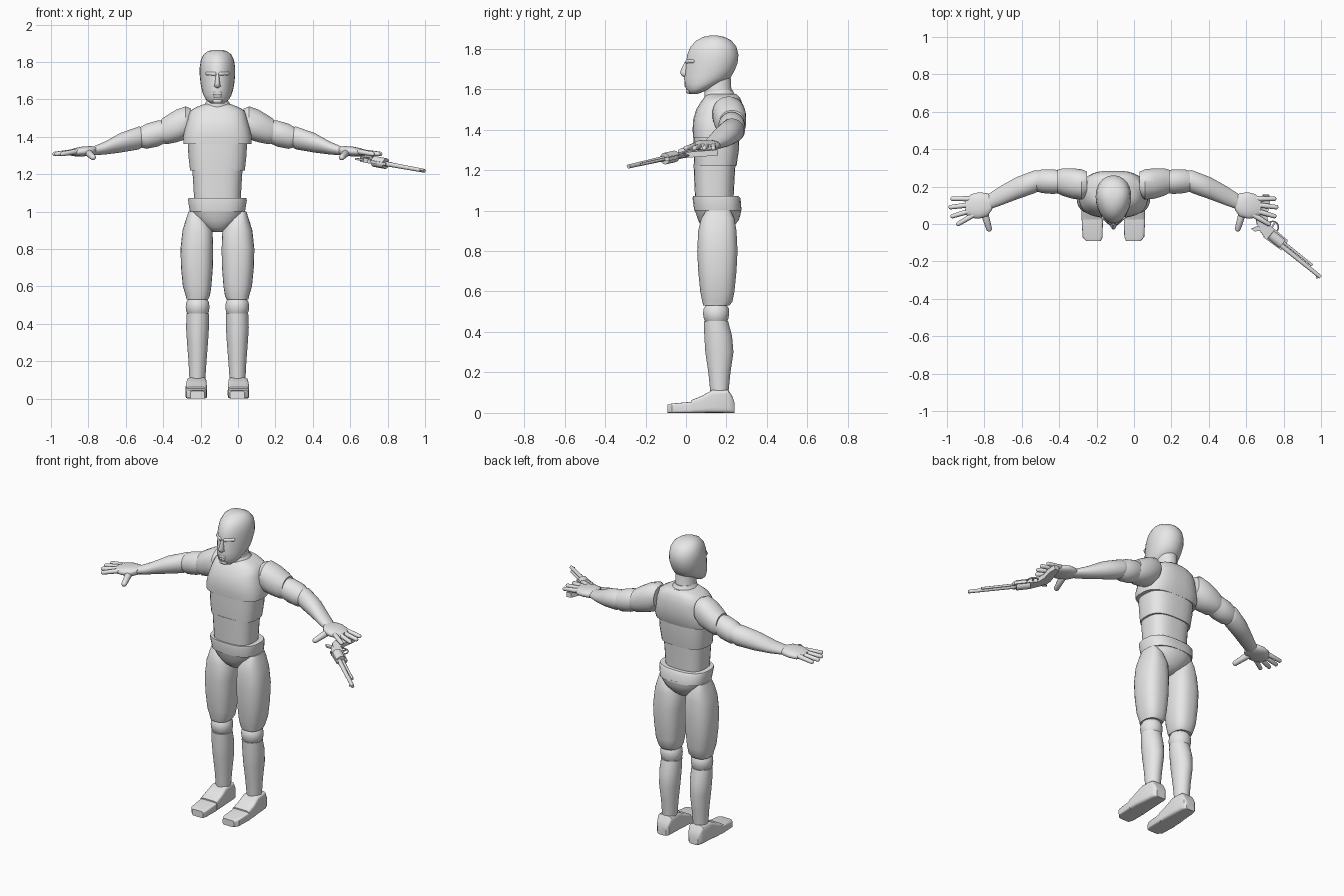
import bpy
import bmesh
from math import sin, cos, pi, radians
from mathutils import Vector, Matrix

default_cube = bpy.data.objects.get("Cube")
if default_cube:
    bpy.data.objects.remove(default_cube, do_unlink=True)

BODY_X = -0.11  # the body's mirror plane

material = bpy.data.materials.new("light grey")
material.use_nodes = True
grey = (0.8, 0.8, 0.8, 1)
material.diffuse_color = grey
material.node_tree.nodes["Principled BSDF"].inputs["Base Color"].default_value = grey


def finish(name, bm, sharp=40, matrix=None):
    """Turn a bmesh into a shaded, coloured object."""
    if matrix:
        bm.transform(matrix)
    bmesh.ops.recalc_face_normals(bm, faces=bm.faces)
    mesh = bpy.data.meshes.new(name)
    bm.to_mesh(mesh)
    bm.free()
    mesh.materials.append(material)
    mesh.shade_smooth()
    mesh.set_sharp_from_angle(angle=radians(sharp))
    obj = bpy.data.objects.new(name, mesh)
    bpy.context.collection.objects.link(obj)
    return obj


def loft(name, axis, rings, side=1, power=2.0, taper=0.0, sharp=40, sides=28):
    """Skin rounded sections (t, a_min, a_max, b_min, b_max) along an axis."""
    bm = bmesh.new()
    skin = []
    for t, a_min, a_max, b_min, b_max in rings:
        loop = []
        for i in range(sides):
            angle = 2 * pi * (i + 0.5) / sides
            c, s = cos(angle), sin(angle)
            u = abs(c) ** (2 / power) * (1 if c > 0 else -1)
            v = abs(s) ** (2 / power) * (1 if s > 0 else -1)
            a = (a_min + a_max) / 2 + u * (a_max - a_min) / 2 * (1 + taper * v)
            b = (b_min + b_max) / 2 + v * (b_max - b_min) / 2
            x, y, z = {"x": (t, a, b), "y": (a, t, b), "z": (a, b, t)}[axis]
            loop.append(bm.verts.new((BODY_X + side * x, y, z)))
        skin.append(loop)
    for low, high in zip(skin, skin[1:]):
        for i in range(sides):
            j = (i + 1) % sides
            bm.faces.new((low[i], low[j], high[j], high[i]))
    bm.faces.new(skin[0])
    bm.faces.new(skin[-1])
    return finish(name, bm, sharp)


def trunk(name, rings, **options):
    """Loft a part that is symmetric about the body: (z, half_width, front, back)."""
    return loft(name, "z", [(z, -w, w, f, b) for z, w, f, b in rings], **options)


def capsule(name, start, end, radius, tip_scale=1.0, side=1):
    """Round-ended finger shape between two body-relative points."""
    start, end = [Vector((BODY_X + side * p[0], p[1], p[2])) for p in (start, end)]
    along = end - start
    bm = bmesh.new()
    bmesh.ops.create_uvsphere(bm, u_segments=12, v_segments=9, radius=radius)
    for vert in bm.verts:
        if vert.co.z > 0:
            vert.co *= tip_scale
            vert.co.z += along.length
    turn = along.to_track_quat("Z", "Y").to_matrix().to_4x4()
    return finish(name, bm, matrix=Matrix.Translation(start) @ turn)


# Head and face
trunk("head", [
    (1.577, .035, .015, .06), (1.60, .062, 0, .12), (1.625, .075, -.008, .17),
    (1.655, .084, -.01, .22), (1.69, .09, -.004, .24), (1.73, .094, 0, .256),
    (1.77, .094, .005, .26), (1.81, .088, .022, .25), (1.84, .073, .05, .225),
    (1.858, .05, .085, .19), (1.865, .02, .12, .155)], taper=.14, sharp=60)
trunk("nose", [(1.66, .008, -.012, .02), (1.67, .018, -.024, .02),
               (1.685, .014, -.03, .02), (1.735, .008, -.006, .02)], sharp=60)
capsule("upper_lip", (-.016, 0, 1.632), (.016, 0, 1.632), .009)
capsule("lower_lip", (-.012, .001, 1.618), (.012, .001, 1.618), .009)
capsule("chin", (-.01, .014, 1.592), (.01, .014, 1.592), .015)
for side in (1, -1):
    capsule("brow", (.016, .009, 1.736), (.055, .034, 1.738), .012, .8, side)

# Neck and torso segments
trunk("neck", [(1.54, .07, .09, .24), (1.59, .058, .09, .225), (1.68, .058, .09, .22)])
trunk("collar", [(1.55, .085, .09, .26), (1.585, .062, .09, .235), (1.595, .056, .11, .23)])
trunk("chest", [
    (1.36, .182, .035, .265), (1.40, .184, .032, .28), (1.45, .172, .035, .285),
    (1.50, .158, .05, .285), (1.54, .145, .075, .275), (1.56, .11, .09, .265),
    (1.575, .07, .105, .25)], power=2.8)
trunk("ribs", [(1.22, .147, .04, .25), (1.30, .156, .036, .262), (1.38, .16, .036, .265)],
      power=2.8)
trunk("waist", [(1.05, .124, .045, .235), (1.15, .13, .04, .24), (1.23, .135, .037, .245)],
      power=2.8)
trunk("hip_belt", [(1.0, .148, .04, .275), (1.06, .158, .032, .27), (1.072, .156, .034, .26)],
      power=2.6)
trunk("pelvis", [(.89, .03, .11, .2), (.915, .075, .08, .23), (.95, .115, .06, .26),
                 (.98, .137, .05, .27), (1.01, .148, .04, .275)], power=2.3)

# Limbs, made once for each side
for side, label in ((1, "left_"), (-1, "right_")):
    loft(label + "thigh", "z", [
        (.53, .05, .165, .085, .215), (.55, .04, .17, .08, .23), (.6, .032, .185, .07, .24),
        (.7, .024, .195, .06, .25), (.8, .022, .198, .055, .255), (.9, .026, .187, .06, .25),
        (.96, .06, .168, .075, .24), (1.0, .1, .155, .1, .22)], side, 2.5)
    loft(label + "knee", "z", [
        (.445, .055, .155, .1, .2), (.465, .045, .167, .088, .21), (.49, .042, .17, .084, .214),
        (.515, .045, .167, .086, .212), (.535, .055, .155, .1, .2)], side)
    loft(label + "shin", "z", [
        (.1, .065, .15, .12, .21), (.2, .058, .155, .11, .22), (.3, .05, .163, .095, .235),
        (.38, .045, .168, .09, .228), (.455, .045, .165, .088, .208)], side)
    loft(label + "foot", "y", [
        (.025, .055, .17, 0, .062), (.08, .056, .17, 0, .085), (.13, .058, .165, 0, .113),
        (.21, .062, .158, 0, .113), (.23, .068, .15, 0, .08), (.24, .08, .14, 0, .05)],
        side, 6, sharp=30)
    loft(label + "toe", "y", [
        (-.092, .068, .145, 0, .04), (-.07, .058, .165, 0, .046), (.03, .056, .17, 0, .055)],
        side, 7, sharp=30)
    loft(label + "upper_arm", "x", [
        (.14, .15, .28, 1.42, 1.55), (.17, .13, .293, 1.385, 1.563),
        (.22, .135, .298, 1.37, 1.545), (.27, .15, .298, 1.36, 1.515),
        (.3, .165, .29, 1.365, 1.495)], side, 2.2)
    loft(label + "elbow", "x", [
        (.27, .17, .28, 1.37, 1.485), (.32, .16, .293, 1.347, 1.487),
        (.38, .165, .293, 1.335, 1.47), (.415, .175, .28, 1.345, 1.45)], side)
    loft(label + "forearm", "x", [
        (.4, .175, .285, 1.345, 1.45), (.42, .165, .288, 1.332, 1.455),
        (.52, .13, .25, 1.315, 1.42), (.6, .1, .205, 1.305, 1.375),
        (.67, .075, .16, 1.3, 1.345)], side)
    loft(label + "palm", "x", [
        (.65, .075, .15, 1.305, 1.345), (.675, .04, .165, 1.298, 1.35),
        (.72, .028, .17, 1.295, 1.348), (.76, .032, .16, 1.295, 1.34),
        (.79, .05, .13, 1.3, 1.33)], side, 2.3)
    for base, tip, reach in ((.135, .135, .86), (.105, .09, .87), (.075, .042, .86),
                             (.048, 0, .83)):
        capsule(label + "finger", (.75, base, 1.322), (reach, tip, 1.308), .015, .8, side)
    capsule(label + "thumb", (.69, .06, 1.315), (.665, -.025, 1.29), .021, .75, side)

# Handgun lying flat under the left hand: forward, grip and thickness directions
forward = Vector((.77, -.62, -.14)).normalized()
thick = forward.cross(Vector((.62, .78, 0))).normalized()
grip_way = thick.cross(forward)
gun = Matrix((forward, grip_way, thick)).transposed().to_4x4()
gun.translation = (.76, -.08, 1.262)


def rod(name, start, end, drop, radius, end_radius=None, sides=12):
    """Cylinder along the barrel direction."""
    bm = bmesh.new()
    bmesh.ops.create_cone(bm, cap_ends=True, segments=sides, radius1=radius,
                          radius2=end_radius or radius, depth=end - start)
    place = Matrix.Translation(((start + end) / 2, drop, 0)) @ Matrix.Rotation(pi / 2, 4, "Y")
    finish(name, bm, matrix=gun @ place)


def plate(name, outline, thickness):
    """Extruded side profile of a gun part."""
    bm = bmesh.new()
    face = bm.faces.new([bm.verts.new((s, g, -thickness / 2)) for s, g in outline])
    grown = bmesh.ops.extrude_face_region(bm, geom=[face])["geom"]
    verts = [v for v in grown if isinstance(v, bmesh.types.BMVert)]
    bmesh.ops.translate(bm, verts=verts, vec=(0, 0, thickness))
    finish(name, bm, 30, gun)


rod("gun_barrel", .04, .315, -.01, .013, .01)
rod("ejector_rod", .04, .24, .011, .007)
rod("gun_cylinder", -.04, .04, 0, .029)
plate("gun_sight", [(.29, -.02), (.31, -.02), (.305, -.03)], .005)
plate("frame_top", [(-.06, -.036), (.06, -.03), (.06, -.018), (-.06, -.022)], .014)
plate("frame_bottom", [(-.06, .022), (.06, .018), (.05, .034), (-.06, .036)], .018)
plate("frame_rear", [(-.04, -.036), (-.04, .036), (-.1, .036), (-.13, .02), (-.1, -.02)], .024)
plate("gun_grip", [(-.08, .03), (-.12, .07), (-.15, .13), (-.18, .16), (-.205, .14),
                   (-.18, .08), (-.155, .02), (-.13, -.005), (-.09, -.01)], .028)
plate("gun_hammer", [(-.09, -.01), (-.115, -.04), (-.14, -.042), (-.12, -.005)], .01)
plate("gun_trigger", [(-.06, .03), (-.05, .03), (-.058, .06), (-.064, .06)], .006)

# Trigger guard as a bent wire
curve = bpy.data.curves.new("trigger_guard", "CURVE")
curve.dimensions = "3D"
curve.bevel_depth = .004
curve.bevel_resolution = 2
spline = curve.splines.new("POLY")
spline.points.add(12)
for i, point in enumerate(spline.points):
    angle = pi * i / 12
    point.co = (-.055 + .032 * cos(angle), .034 + .034 * sin(angle), 0, 1)
guard = bpy.data.objects.new("trigger_guard", curve)
guard.matrix_world = gun
curve.materials.append(material)
bpy.context.collection.objects.link(guard)
